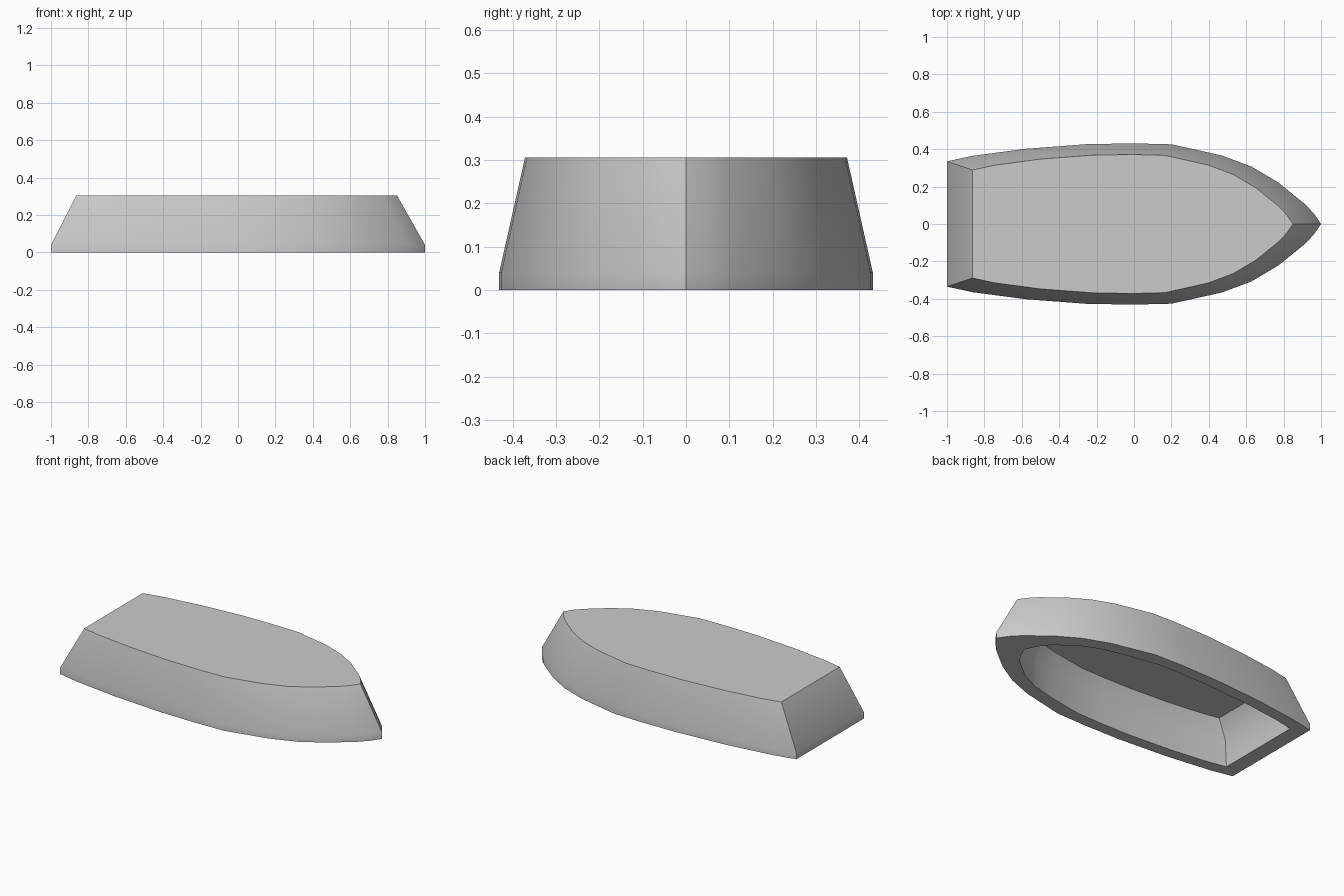
import bpy, bmesh

if "Cube" in bpy.data.objects:
    bpy.data.objects.remove(bpy.data.objects["Cube"])

# Half outline of the hull at the ground, from transom to bow
HALF = [(-1, .335), (-.86, .365), (-.58, .402), (-.25, .427), (0, .431), (.2, .426),
        (.47, .366), (.63, .306), (.77, .223), (.91, .11), (.96, .058), (1, 0)]
OUTLINE = HALF + [(x, -y) for x, y in HALF[-2::-1]]


def loop_at(bm, z, stern, bow, width, blunt=0):
    """Outline fitted between stern and bow, with its width scaled and bow filled out."""
    length, middle = (bow - stern) / 2, (bow + stern) / 2
    return [bm.verts.new((x * length + middle, y * (width + blunt * max(x, 0) ** 4), z))
            for x, y in OUTLINE]


bm = bmesh.new()
# Inner ceiling, inner wall, rim, outer wall, deck
loops = [loop_at(bm, .265, -.82, .76, .71, .4), loop_at(bm, .165, -.892, .79, .81, .5),
         loop_at(bm, 0, -.905, .80, .825, .5), loop_at(bm, 0, -1, 1, 1),
         loop_at(bm, .04, -1, 1, 1), loop_at(bm, .305, -.864, .85, .862)]
n = len(OUTLINE)
for lo, hi in zip(loops, loops[1:]):
    for i in range(n):
        j = (i + 1) % n
        bm.faces.new((lo[i], lo[j], hi[j], hi[i]))
bm.faces.new(loops[0])
bm.faces.new(loops[-1])
bmesh.ops.recalc_face_normals(bm, faces=bm.faces)
mesh = bpy.data.meshes.new("boat_hull")
bm.to_mesh(mesh)
bm.free()
hull = bpy.data.objects.new("boat_hull", mesh)
bpy.context.collection.objects.link(hull)
bpy.context.view_layer.objects.active = hull
hull.select_set(True)
bpy.ops.object.shade_smooth_by_angle(angle=.6)
